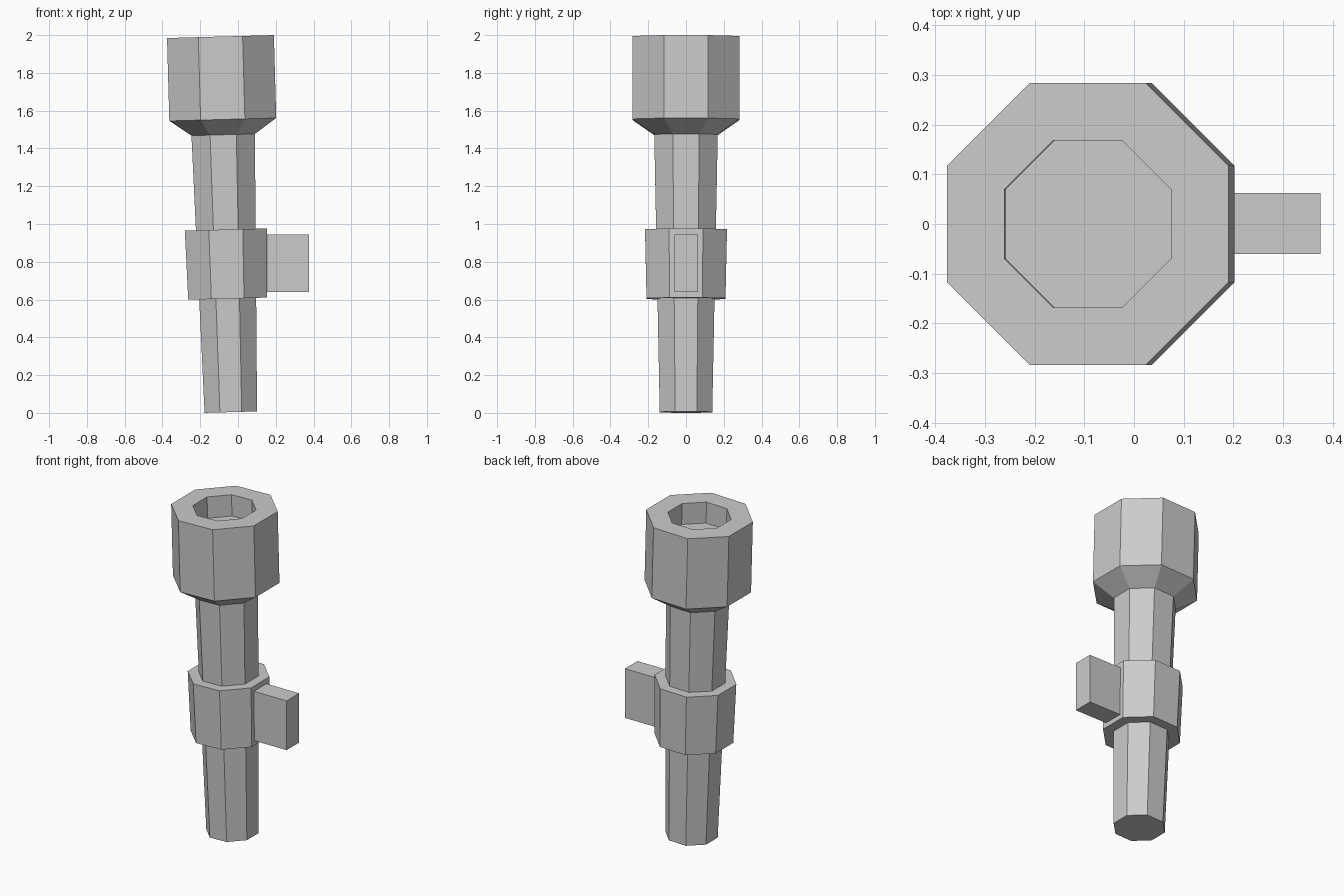
import bpy, bmesh, math
from mathutils import Matrix

cube = bpy.data.objects.get("Cube")
if cube:
    bpy.data.objects.remove(cube)

SIDES = 8
TILT = Matrix.Translation((-0.038, 0, 0.004)) @ Matrix.Rotation(math.radians(-1.58), 4, 'Y')

grey = bpy.data.materials.new("plain grey")
grey.use_nodes = True
grey.diffuse_color = (0.6, 0.6, 0.6, 1)
grey.node_tree.nodes["Principled BSDF"].inputs["Base Color"].default_value = grey.diffuse_color


def add_object(name, bm):
    bmesh.ops.recalc_face_normals(bm, faces=bm.faces)
    mesh = bpy.data.meshes.new(name)
    bm.to_mesh(mesh)
    bm.free()
    mesh.materials.append(grey)
    obj = bpy.data.objects.new(name, mesh)
    bpy.context.collection.objects.link(obj)
    return obj


def turned_part(name, profile, closed=False):
    """Octagonal loft through (half width across flats, height) pairs."""
    bm = bmesh.new()
    rings = []
    for half, z in profile:
        r = half / math.cos(math.pi / SIDES)
        angles = [(i + 0.5) * math.tau / SIDES for i in range(SIDES)]
        rings.append([bm.verts.new((r * math.cos(a), r * math.sin(a), z)) for a in angles])
    pairs = list(zip(rings, rings[1:]))
    if closed:
        pairs.append((rings[-1], rings[0]))
    else:
        bm.faces.new(rings[0])
        bm.faces.new(rings[-1])
    for low, high in pairs:
        for i in range(SIDES):
            j = (i + 1) % SIDES
            bm.faces.new((low[i], low[j], high[j], high[i]))
    obj = add_object(name, bm)
    obj.matrix_world = TILT
    return obj


# Tapered handle flaring into a hollow cup
turned_part("handle_and_cup", [
    (0.139, 0), (0.168, 1.469), (0.283, 1.55), (0.283, 1.989),
    (0.168, 1.989), (0.168, 1.858)])

# Collar around the handle
turned_part("collar", [
    (0.151, 0.601), (0.209, 0.601), (0.217, 0.967), (0.158, 0.967)], closed=True)

# Upright mounting block on the left side
bm = bmesh.new()
bmesh.ops.create_cube(bm, size=1, matrix=Matrix.Translation((0.257, 0.001, 0.792))
                      @ Matrix.Diagonal((0.236, 0.123, 0.305, 1)))
add_object("mounting_block", bm)
